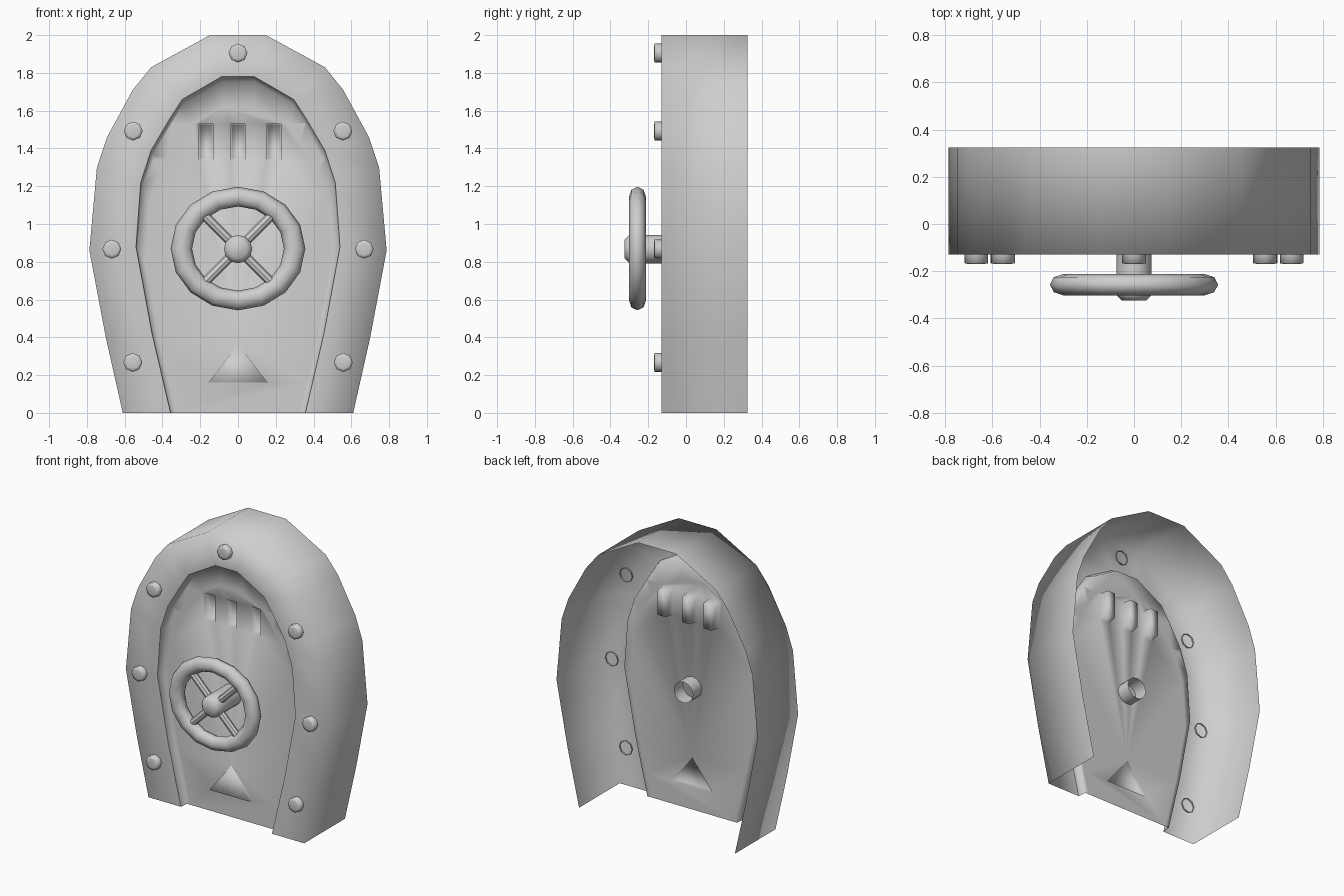
import bpy
import bmesh
from math import sin, cos, pi
from mathutils import Vector

cube = bpy.data.objects.get("Cube")
if cube:
    bpy.data.objects.remove(cube, do_unlink=True)

grey = bpy.data.materials.new("plain grey")
grey.use_nodes = True
grey.diffuse_color = (0.62, 0.62, 0.62, 1)
grey.node_tree.nodes["Principled BSDF"].inputs["Base Color"].default_value = (0.62, 0.62, 0.62, 1)

FRONT, BACK, RECESS = -0.13, 0.325, -0.07
HUB_Z = 0.867


def finish(name, bm):
    mesh = bpy.data.meshes.new(name)
    bm.to_mesh(mesh)
    bm.free()
    mesh.materials.append(grey)
    mesh.shade_smooth()
    obj = bpy.data.objects.new(name, mesh)
    bpy.context.collection.objects.link(obj)
    return obj


def arch(half, y, scale=1.0):
    """Full arch from the right foot over the top to the left foot."""
    full = half + [(-x, z) for x, z in reversed(half)]
    return [(x * scale, y, z * scale) for x, z in full]


def loft(bm, rings):
    rows = [[bm.verts.new(p) for p in ring] for ring in rings]
    for a, b in zip(rows, rows[1:]):
        for j in range(len(a) - 1):
            bm.faces.new((a[j], a[j + 1], b[j + 1], b[j]))
    return rows


def lathe(name, profile, sides, x, z, stretch=1.0, closed=False):
    """Turn (radius, y) points round an axis that runs front to back."""
    bm = bmesh.new()
    rows = []
    for r, y in profile:
        rows.append([bm.verts.new((x + r * stretch * cos(2 * pi * k / sides), y,
                                   z + r * sin(2 * pi * k / sides))) for k in range(sides)])
    pairs = list(zip(rows, rows[1:]))
    if closed:
        pairs.append((rows[-1], rows[0]))
    else:
        bm.faces.new(rows[0])
    for a, b in pairs:
        for k in range(sides):
            n = (k + 1) % sides
            bm.faces.new((a[k], b[k], b[n], a[n]))
    return finish(name, bm)


# Frame: outer wall and broad front rim, open at the back
outer = [(0.61, 0), (0.70, 0.40), (0.787, 0.86), (0.747, 1.30),
         (0.693, 1.46), (0.557, 1.71), (0.46, 1.83), (0.148, 2.0)]
inner = [(0.357, 0), (0.455, 0.42), (0.54, 0.88), (0.515, 1.22),
         (0.46, 1.39), (0.36, 1.56), (0.295, 1.66), (0.087, 1.78)]
bm = bmesh.new()
loft(bm, [arch(outer, BACK), arch(outer, FRONT), arch(inner, FRONT)])
finish("hatch_frame", bm)

# Panel: narrow lip, margin and recessed field
bm = bmesh.new()
rows = loft(bm, [arch(inner, FRONT), arch(inner, RECESS, 0.985), arch(inner, RECESS, 0.91)])
bm.faces.new(rows[-1])


def field_faces(low, high):
    return [f for f in bm.faces if abs(f.normal.y) > 0.9
            and low < f.calc_center_median().z < high
            and abs(f.calc_center_median().x) < 0.34]


def cut(faces, point, normal):
    geom = set(faces)
    for f in faces:
        geom.update(f.edges)
        geom.update(f.verts)
    bmesh.ops.bisect_plane(bm, geom=list(geom), dist=1e-5,
                           plane_co=Vector(point), plane_no=Vector(normal))
    bm.normal_update()


bm.normal_update()
VENT_LOW, VENT_HIGH = 1.34, 1.53
TRI_LOW, TRI_HIGH, TRI_HALF = 0.16, 0.37, 0.16
for level in (TRI_LOW, TRI_HIGH, VENT_LOW, VENT_HIGH):
    cut(bm.faces[:], (0, 0, level), (0, 0, 1))

# Three slots pressed backwards into the panel
vents = [-0.17, 0, 0.19]
for c in vents:
    for side in (-0.037, 0.037):
        cut(field_faces(VENT_LOW, VENT_HIGH), (c + side, 0, 0), (1, 0, 0))
slots = [f for f in field_faces(VENT_LOW, VENT_HIGH)
         if any(abs(f.calc_center_median().x - c) < 0.01 for c in vents)]
bmesh.ops.inset_individual(bm, faces=slots, thickness=0.008)
for f in slots:
    for v in f.verts:
        v.co.y += 0.07

# Raised triangular wedge near the foot
for s in (-1, 1):
    cut(field_faces(TRI_LOW, TRI_HIGH), (0, 0, TRI_HIGH),
        (s * (TRI_HIGH - TRI_LOW), 0, TRI_HALF))
wedge = [f for f in field_faces(TRI_LOW, TRI_HIGH)
         if abs(f.calc_center_median().x) < 0.03]
bmesh.ops.inset_individual(bm, faces=wedge, thickness=0.006)
for f in wedge:
    for v in f.verts:
        if v.co.z < 0.25:
            v.co.y -= 0.03
finish("hatch_panel", bm)

# Rivets round the rim
spots = [(0, 1.905)]
for x, z in [(0.555, 1.492), (0.668, 0.867), (0.557, 0.267)]:
    spots += [(x, z), (-x, z)]
for x, z in spots:
    lathe("rivet", [(0.032, -0.17), (0.05, -0.166), (0.05, -0.12)], 8, x, z)

# Hand wheel: rim, hub and crossed spokes
rim = [(0.275 + 0.052 * cos(pi * k / 4), -0.257 + 0.045 * sin(pi * k / 4)) for k in range(8)]
lathe("wheel_rim", rim, 16, 0, HUB_Z + 0.003, 1.09, closed=True)
lathe("wheel_hub", [(0.05, -0.325), (0.075, -0.3), (0.075, -0.2), (0.075, 0.03)], 12, 0, HUB_Z)
for turn in (-1, 1):
    bpy.ops.mesh.primitive_cylinder_add(vertices=8, radius=0.025, depth=0.5,
                                        location=(0, -0.257, HUB_Z),
                                        rotation=(0, turn * pi / 4, 0))
    spoke = bpy.context.object
    spoke.name = "wheel_spoke"
    spoke.data.materials.append(grey)
    bpy.ops.object.shade_smooth_by_angle()
